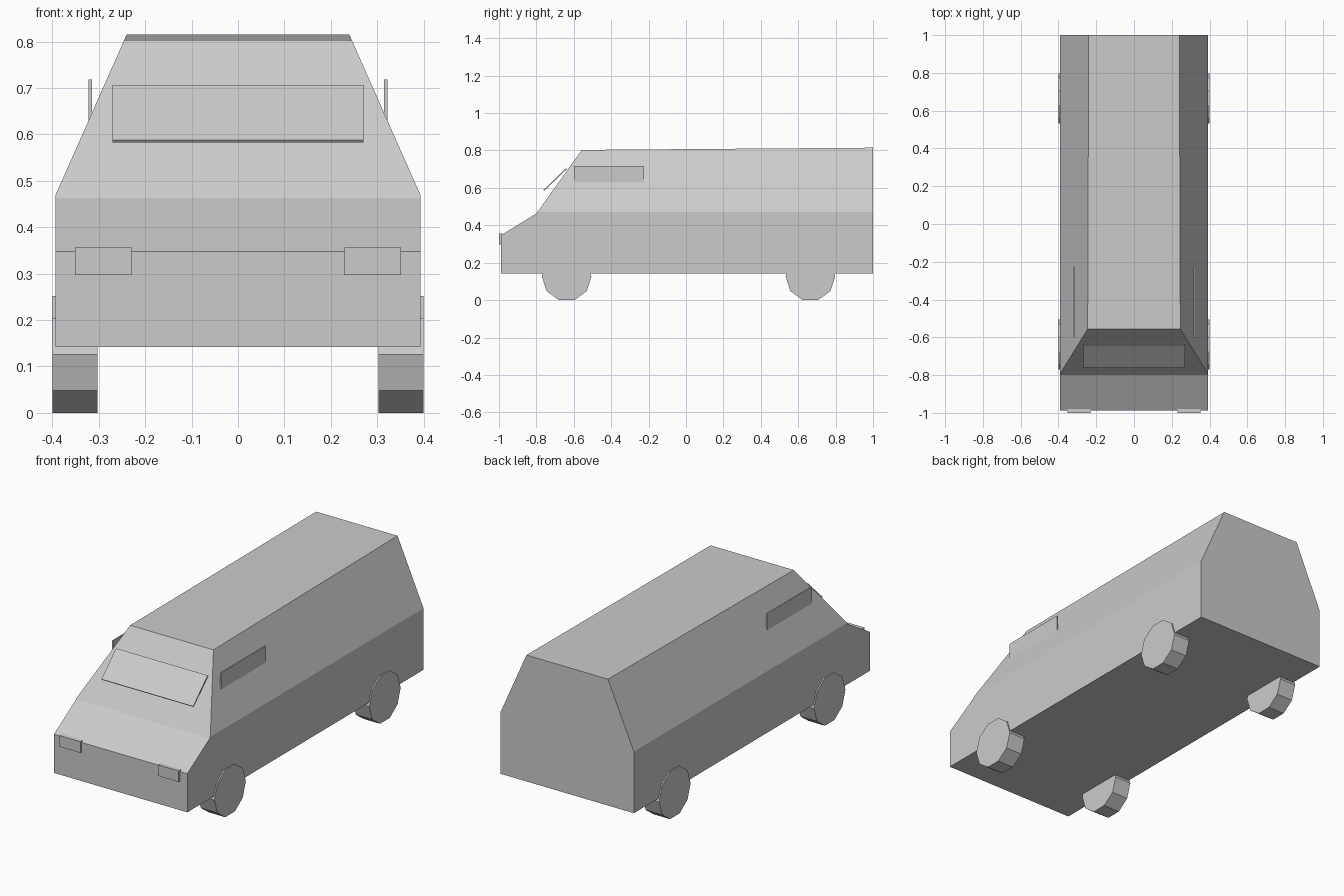
import bpy, bmesh, math
from mathutils import Vector

if "Cube" in bpy.data.objects:
    bpy.data.objects.remove(bpy.data.objects["Cube"])

grey = bpy.data.materials.new("light_grey")
grey.use_nodes = True
colour = (0.6, 0.6, 0.6, 1)
grey.diffuse_color = colour
grey.node_tree.nodes["Principled BSDF"].inputs["Base Color"].default_value = colour


def finish(name, bm):
    bmesh.ops.recalc_face_normals(bm, faces=bm.faces)
    mesh = bpy.data.meshes.new(name)
    bm.to_mesh(mesh)
    bm.free()
    mesh.materials.append(grey)
    obj = bpy.data.objects.new(name, mesh)
    bpy.context.collection.objects.link(obj)
    return obj


def extrude_profile(profile, x0, x1):
    """Solid from a (y, z) outline swept between two x positions."""
    bm = bmesh.new()
    face = bm.faces.new([bm.verts.new((x0, y, z)) for y, z in profile])
    swept = bmesh.ops.extrude_face_region(bm, geom=[face])["geom"]
    verts = [v for v in swept if isinstance(v, bmesh.types.BMVert)]
    bmesh.ops.translate(bm, verts=verts, vec=(x1 - x0, 0, 0))
    return bm


def rect(y0, y1, z0, z1):
    return [(y0, z0), (y1, z0), (y1, z1), (y0, z1)]


# Body: side outline swept across, then both upper sides sliced inward
half = 0.393
bm = extrude_profile([(-0.988, 0.142), (-0.988, 0.348), (-0.8, 0.463),
                      (-0.557, 0.803), (1, 0.815), (1, 0.142)], -half, half)
for side in (-1, 1):
    bmesh.ops.bisect_plane(bm, geom=bm.verts[:] + bm.edges[:] + bm.faces[:],
                           plane_co=(side * half, 0, 0.47),
                           plane_no=Vector((side * 0.345, 0, 0.153)),
                           clear_outer=True)
    bmesh.ops.holes_fill(bm, edges=[e for e in bm.edges if e.is_boundary])
finish("body", bm)

# Windscreen panel propped out from the sloping front
finish("windscreen_panel", extrude_profile(
    [(-0.763, 0.588), (-0.759, 0.583), (-0.637, 0.7), (-0.641, 0.706)], -0.27, 0.27))

# Wheels, side window panels and headlights, mirrored left and right
radius = 0.1325
for side, label in ((1, "left"), (-1, "right")):
    for end, y in (("front", -0.638), ("rear", 0.665)):
        ring = [(y + radius * math.cos(a), 0.126 + radius * math.sin(a))
                for a in (math.tau * i / 10 for i in range(10))]
        finish(f"{end}_{label}_wheel", extrude_profile(ring, side * 0.303, side * 0.4))
    finish(f"{label}_side_panel", extrude_profile(
        rect(-0.6, -0.225, 0.6, 0.718), side * 0.315, side * 0.322))
    finish(f"{label}_headlight", extrude_profile(
        rect(-1, -0.98, 0.297, 0.356), side * 0.229, side * 0.351))
